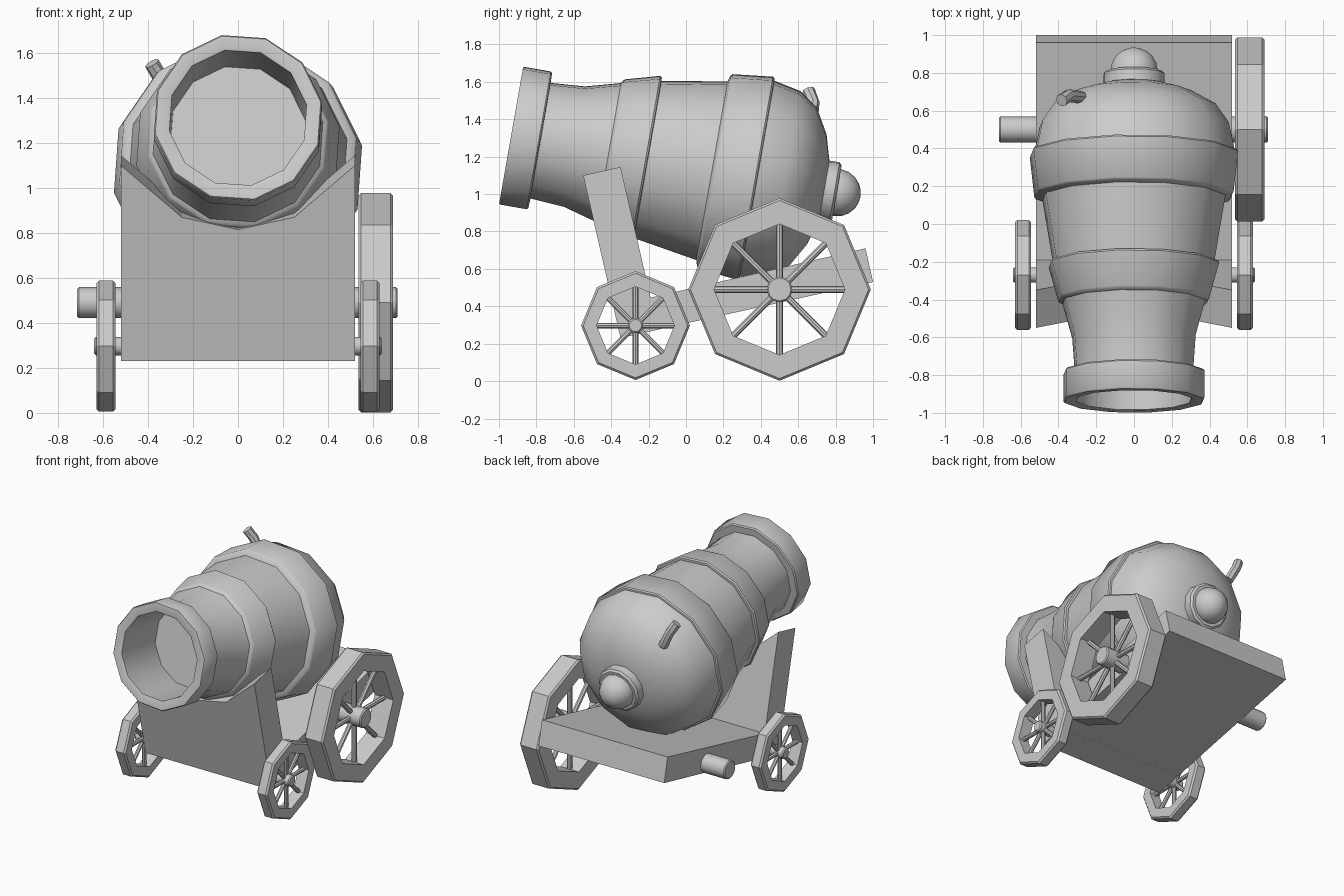
import bpy, bmesh
from math import sin, cos, pi, radians
from mathutils import Vector

if "Cube" in bpy.data.objects:
    bpy.data.objects.remove(bpy.data.objects["Cube"])


def finish(name, bm, angle=35):
    bmesh.ops.recalc_face_normals(bm, faces=bm.faces)
    me = bpy.data.meshes.new(name)
    bm.to_mesh(me)
    bm.free()
    ob = bpy.data.objects.new(name, me)
    bpy.context.collection.objects.link(ob)
    bpy.ops.object.select_all(action='DESELECT')
    ob.select_set(True)
    bpy.context.view_layer.objects.active = ob
    bpy.ops.object.shade_smooth_by_angle(angle=radians(angle))
    return ob


def lathe(name, profile, origin, axis, u, v, n, offset=0.0, closed=False, angle=35):
    """Revolve (distance along axis, radius) points; ends are capped unless closed."""
    origin, axis, u, v = map(Vector, (origin, axis, u, v))
    bm = bmesh.new()
    rings = []
    for t, r in profile:
        rings.append([bm.verts.new(origin + axis * t + r * (
            u * cos(offset + 2 * pi * i / n) + v * sin(offset + 2 * pi * i / n)))
            for i in range(n)])
    pairs = list(zip(rings, rings[1:]))
    if closed:
        pairs.append((rings[-1], rings[0]))
    for a, b in pairs:
        for i in range(n):
            j = (i + 1) % n
            bm.faces.new((a[i], a[j], b[j], b[i]))
    if not closed:
        bm.faces.new(rings[0])
        bm.faces.new(rings[-1])
    return finish(name, bm, angle)


def prism(name, points, shift):
    """Extrude a planar outline by a vector."""
    bm = bmesh.new()
    f = bm.faces.new([bm.verts.new(p) for p in points])
    ext = bmesh.ops.extrude_face_region(bm, geom=[f], use_keep_orig=True)
    bmesh.ops.translate(bm, vec=shift, verts=[e for e in ext['geom'] if isinstance(e, bmesh.types.BMVert)])
    return finish(name, bm, 20)


def rod(name, p, q, r, n=8):
    p, q = Vector(p), Vector(q)
    d = (q - p).normalized()
    u = d.orthogonal().normalized()
    length = (q - p).length
    return lathe(name, [(0, r), (length, r)], p, d, u, d.cross(u), n)


# Barrel frame: axis runs from the raised muzzle down to the breech
tilt = radians(9.95)
muzzle = Vector((0, -0.935, 1.313))
axis = Vector((0, cos(tilt), -sin(tilt)))
up = Vector((0, sin(tilt), cos(tilt)))
side = Vector((1, 0, 0))


def turned(name, profile, n=12, angle=35):
    return lathe(name, profile, muzzle, axis, side, up, n, radians(11), angle=angle)


# Barrel with bore, muzzle ring, two bands and rounded breech
outline = [(0.40, 0.30), (0.005, 0.305), (0, 0.315), (0, 0.368), (0.008, 0.374),
           (0.15, 0.374), (0.158, 0.366), (0.16, 0.314), (0.344, 0.327), (0.53, 0.378),
           (0.54, 0.396), (0.55, 0.402), (0.73, 0.452), (0.74, 0.445), (0.742, 0.427),
           (1.09, 0.485), (1.10, 0.518), (1.11, 0.528), (1.325, 0.552), (1.334, 0.545),
           (1.336, 0.532), (1.48, 0.502), (1.583, 0.432), (1.66, 0.298), (1.70, 0.16)]
turned("barrel", [(t, r * 1.018) for t, r in outline], angle=40)

# Breech collar and knob
turned("breech_collar", [(1.66, 0.165), (1.755, 0.165), (1.768, 0.15)])
turned("breech_knob", [(1.768 + 0.128 * sin(a), 0.128 * cos(a))
                       for a in [radians(d) for d in (-20, 0, 20, 40, 58, 74, 87)]], 14, 40)

# Bent fuse on the breech
bm = bmesh.new()
path = [Vector(p) for p in ((-0.28, 0.67, 1.37), (-0.345, 0.68, 1.49), (-0.383, 0.655, 1.555))]
rings = []
for k, p in enumerate(path):
    d = (path[min(k + 1, 2)] - path[max(k - 1, 0)]).normalized()
    u = d.cross(side).normalized()
    w = d.cross(u)
    rings.append([bm.verts.new(p + 0.034 * (u * cos(i * pi / 4) + w * sin(i * pi / 4))) for i in range(8)])
for a, b in zip(rings, rings[1:]):
    for i in range(8):
        bm.faces.new((a[i], a[(i + 1) % 8], b[(i + 1) % 8], b[i]))
bm.faces.new(rings[0])
bm.faces.new(rings[-1])
finish("fuse", bm)

# Carriage bed, a sloping slab
W = 0.52
prism("carriage_bed", [(-W, -0.22, 0.26), (-W, 1.0, 0.53), (-W, 0.96, 0.71), (-W, -0.26, 0.43)],
      (2 * W, 0, 0))


# Leaning front board with a cradle cut for the barrel
def board(x, z):
    return (x, -0.55 + 0.2 * (1.10 - z) / 0.87, z)


prism("front_board", [board(*p) for p in ((-W, 0.23), (W, 0.23), (W, 1.10), (0.25, 0.87),
                                          (0, 0.815), (-0.25, 0.87), (-W, 1.10))],
      (0, 0.2, 0.045))


# Octagonal spoked wheels
def wheel(name, x, y, z, half, outer, inner, spoke):
    c = 0.012
    rim = [(-half, inner), (-half, outer - c), (-half + c, outer),
           (half - c, outer), (half, outer - c), (half, inner)]
    lathe(name + "_rim", rim, (x, y, z), (1, 0, 0), (0, 1, 0), (0, 0, 1), 8, closed=True, angle=30)
    for i in range(8):
        a = i * pi / 4
        rod(name + "_spoke", (x, y, z),
            (x, y + (inner + 0.02) * cos(a), z + (inner + 0.02) * sin(a)), spoke)


wheel("rear_wheel", 0.613, 0.5, 0.49, 0.077, 0.488, 0.35, 0.018)
for s, tag in ((1, "right"), (-1, "left")):
    wheel("front_wheel_" + tag, 0.587 * s, -0.27, 0.297, 0.043, 0.291, 0.208, 0.015)


# Axles with softened ends; the rear left one is a bare stub
def axle(name, x0, x1, y, z, r):
    e = 0.008
    lathe(name, [(x0, r - e), (x0 + e, r), (x1 - e, r), (x1, r - e)],
          (0, y, z), (1, 0, 0), (0, 1, 0), (0, 0, 1), 12)


axle("rear_axle", -0.715, 0.71, 0.5, 0.49, 0.069)
axle("front_axle", -0.64, 0.64, -0.27, 0.297, 0.041)
